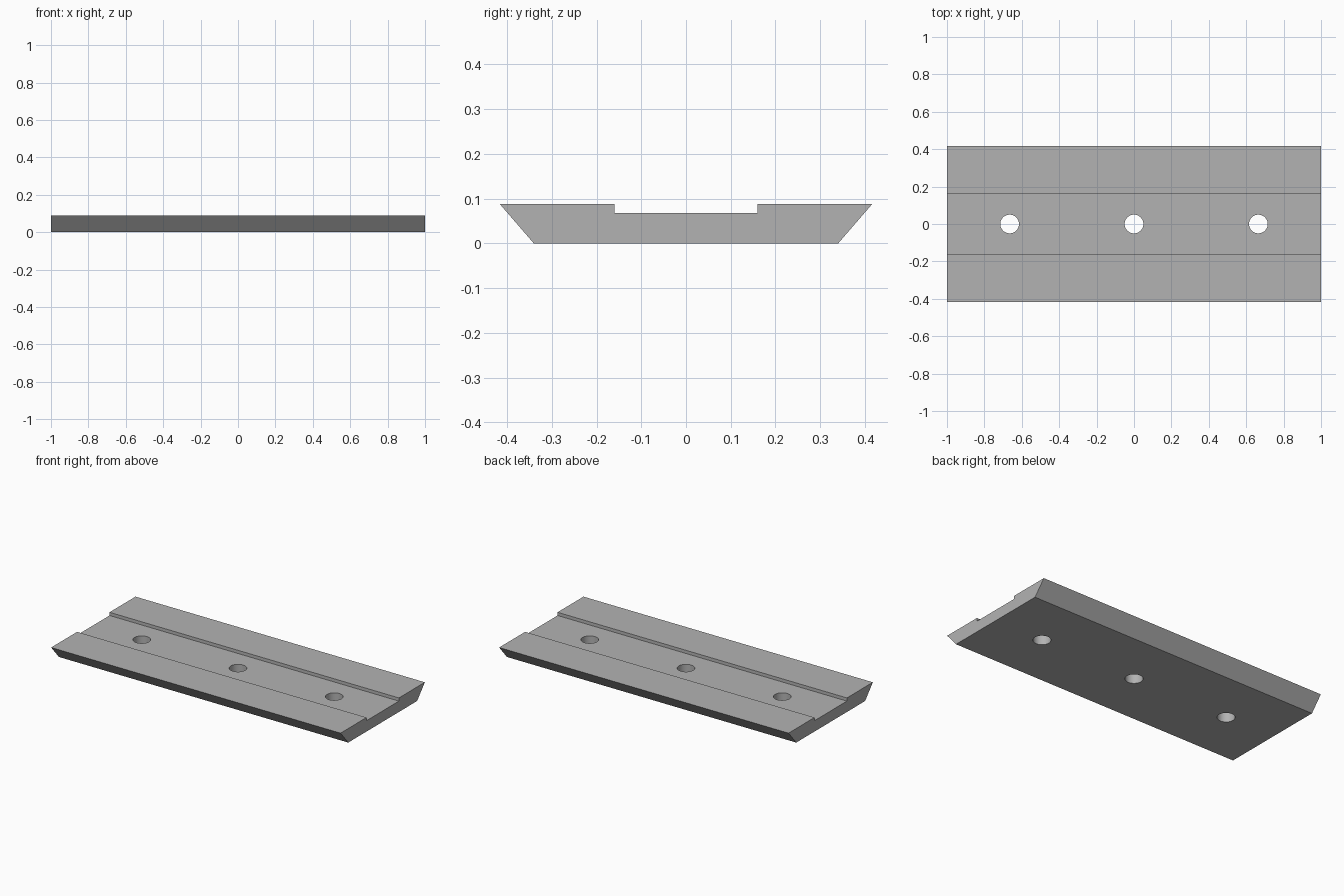
import bpy
import bmesh
import math

cube = bpy.data.objects.get("Cube")
if cube:
    bpy.data.objects.remove(cube, do_unlink=True)

LENGTH = 2.0
HOLE_RADIUS = 0.05
HOLE_SPACING = 0.665

# Plain grey material
grey = bpy.data.materials.new("plain_grey")
grey.use_nodes = True
colour = (0.45, 0.45, 0.45, 1.0)
grey.diffuse_color = colour
grey.node_tree.nodes["Principled BSDF"].inputs["Base Color"].default_value = colour


def add_object(name, bm):
    bmesh.ops.recalc_face_normals(bm, faces=bm.faces)
    mesh = bpy.data.meshes.new(name)
    bm.to_mesh(mesh)
    bm.free()
    mesh.materials.append(grey)
    obj = bpy.data.objects.new(name, mesh)
    bpy.context.collection.objects.link(obj)
    return obj


# Dovetail bar: half section mirrored across y, then extruded along x
half = [(0.34, 0.0), (0.416, 0.088), (0.16, 0.088), (0.16, 0.068)]
section = half + [(-y, z) for y, z in reversed(half)]
bm = bmesh.new()
end = bm.faces.new([bm.verts.new((-LENGTH / 2, y, z)) for y, z in section])
extruded = bmesh.ops.extrude_face_region(bm, geom=[end])["geom"]
bmesh.ops.translate(bm, vec=(LENGTH, 0, 0),
                    verts=[v for v in extruded if isinstance(v, bmesh.types.BMVert)])
plate = add_object("dovetail_plate", bm)

# Three through holes along the groove
bm = bmesh.new()
for i in (-1, 0, 1):
    hole = bmesh.ops.create_cone(bm, cap_ends=True, segments=48, radius1=HOLE_RADIUS,
                                 radius2=HOLE_RADIUS, depth=0.4)
    bmesh.ops.translate(bm, vec=(i * HOLE_SPACING, 0, 0), verts=hole["verts"])
cutter = add_object("hole_cutter", bm)
cutter.hide_render = True

cut = plate.modifiers.new("screw_holes", 'BOOLEAN')
cut.operation = 'DIFFERENCE'
cut.solver = 'EXACT'
cut.object = cutter

# Apply the cut, drop the cutter and smooth the hole walls
bpy.ops.object.select_all(action='DESELECT')
plate.select_set(True)
bpy.context.view_layer.objects.active = plate
bpy.ops.object.modifier_apply(modifier=cut.name)
bpy.data.objects.remove(cutter, do_unlink=True)
bpy.ops.object.shade_smooth_by_angle(angle=math.radians(30))
